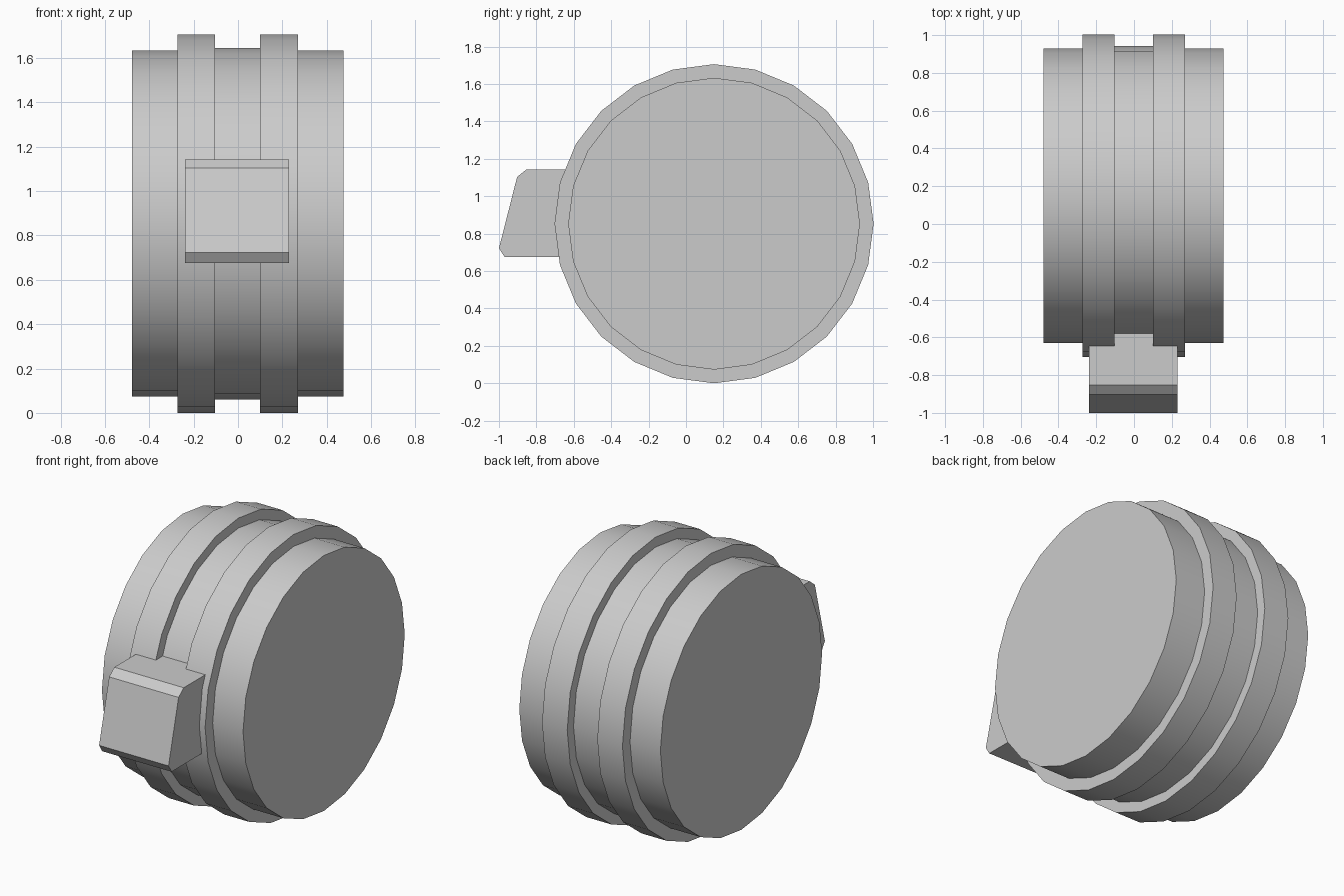
import bpy, bmesh, math

if "Cube" in bpy.data.objects:
    bpy.data.objects.remove(bpy.data.objects["Cube"])

SIDES = 24
CY, CZ = 0.15, 0.853


def finish(bm, name, smooth=None):
    bmesh.ops.recalc_face_normals(bm, faces=bm.faces[:])
    mesh = bpy.data.meshes.new(name)
    bm.to_mesh(mesh)
    bm.free()
    obj = bpy.data.objects.new(name, mesh)
    bpy.context.collection.objects.link(obj)
    if smooth:
        bpy.ops.object.select_all(action='DESELECT')
        obj.select_set(True)
        bpy.context.view_layer.objects.active = obj
        bpy.ops.object.shade_smooth_by_angle(angle=math.radians(smooth))
    return obj


def lathe(name, profile):
    """Turn (x, radius) points around the x axis and cap both ends."""
    bm = bmesh.new()
    rings = []
    for x, r in profile:
        angles = [2 * math.pi * i / SIDES for i in range(SIDES)]
        rings.append([bm.verts.new((x, CY + r * math.sin(a), CZ + r * math.cos(a)))
                      for a in angles])
    for a, b in zip(rings, rings[1:]):
        for i in range(SIDES):
            j = (i + 1) % SIDES
            bm.faces.new((a[i], a[j], b[j], b[i]))
    bm.faces.new(rings[0])
    bm.faces.new(rings[-1])
    return finish(bm, name, smooth=30)


def extrude_x(name, outline, x0, x1):
    """Extrude a (y, z) outline from x0 to x1."""
    bm = bmesh.new()
    face = bm.faces.new([bm.verts.new((x0, y, z)) for y, z in outline])
    new = bmesh.ops.extrude_face_region(bm, geom=[face])['geom']
    verts = [v for v in new if isinstance(v, bmesh.types.BMVert)]
    bmesh.ops.translate(bm, vec=(x1 - x0, 0, 0), verts=verts)
    return finish(bm, name)


# Round drum with two raised rings and a shallow band between them
DRUM, RING, BAND = 0.78, 0.853, 0.792
lathe("ribbed_drum", [
    (-0.478, DRUM), (-0.273, DRUM), (-0.273, RING), (-0.103, RING), (-0.103, BAND),
    (0.10, BAND), (0.10, RING), (0.27, RING), (0.27, DRUM), (0.475, DRUM)])

# Sloped block on the front with chamfered top and bottom edges
extrude_x("front_block", [
    (-0.58, 1.143), (-0.853, 1.143), (-0.903, 1.103), (-1.0, 0.722),
    (-0.97, 0.675), (-0.58, 0.675)], -0.238, 0.231)
